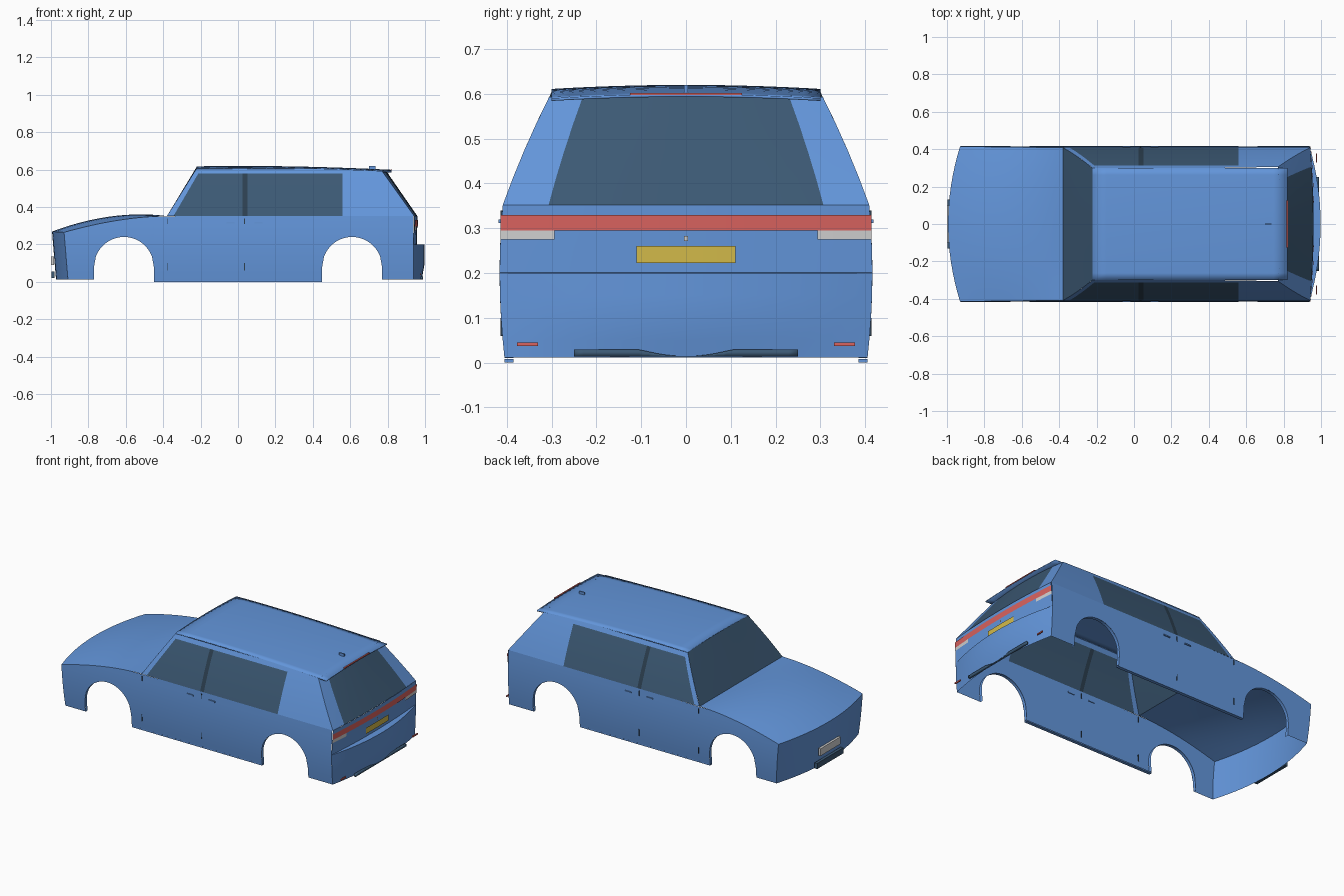
import bpy, bmesh, math
from mathutils import Vector

if "Cube" in bpy.data.objects:
    bpy.data.objects.remove(bpy.data.objects["Cube"])


def material(name, r, g, b):
    m = bpy.data.materials.new(name)
    m.diffuse_color = (r, g, b, 1)
    m.use_nodes = True
    m.node_tree.nodes["Principled BSDF"].inputs["Base Color"].default_value = m.diffuse_color
    return m


BLUE = material("body blue", .125, .305, .71)
GLASS = material("dark glass", .045, .10, .175)
PILLAR = material("pillar black", .025, .05, .08)
RED = material("lamp red", .70, .125, .115)
WHITE = material("lamp white", .64, .64, .64)
YELLOW = material("plate yellow", .66, .50, .07)

BELT = .352


def frange(a, b, n):
    return [a + (b - a) * i / n for i in range(n + 1)]


# ---- body shape functions ----
def side_y(z):
    """Half width of the body at height z."""
    if z <= BELT:
        return .416 - .011 * ((z - .2) / .19) ** 2
    v = (z - BELT) / (.61 - BELT)
    return .409 - .112 * v + .02 * v * (1 - v)


def roof_z(x):
    return .611 - .031 * max(x, 0) ** 2 - .05 * min(x, 0) ** 2


def hood_z(s, t):
    """s runs 0 at the windscreen to 1 at the nose, t across the car."""
    return BELT - .087 * s ** 1.8 + .08 * s * (1 - s) * (1 - t * t)


def nose_corner(z):
    return -.908 - .022 * min(z / .265, 1)


def nose_x(z, t):
    return nose_corner(z) - .064 * (1 - t * t)


def rear_x(z, t):
    bulge = .018 if z > .2 else .06 - .016 * max(0, (.1 - z) / .09)
    return .938 + .004 * max(0, (z - .2) / .15) + bulge * (1 - t * t)


def sheet(name, grids, mats, rule=None, mirror=False, angle=30):
    """Build an object from grids of points; rule(grid, row, column) picks the material."""
    bm = bmesh.new()
    for g, grid in enumerate(grids):
        vs = [[bm.verts.new(p) for p in row] for row in grid]
        for i in range(len(grid) - 1):
            for j in range(len(grid[0]) - 1):
                f = bm.faces.new((vs[i][j], vs[i][j + 1], vs[i + 1][j + 1], vs[i + 1][j]))
                f.material_index = rule(g, i, j) if rule else 0
    bm.normal_update()
    centre = Vector((0, 0, .25))
    out = sum((f.calc_center_median() - centre).dot(f.normal) * f.calc_area() for f in bm.faces)
    if out < 0:
        bmesh.ops.reverse_faces(bm, faces=bm.faces[:])
    bmesh.ops.remove_doubles(bm, verts=bm.verts[:], dist=.0004)
    me = bpy.data.meshes.new(name)
    bm.to_mesh(me)
    bm.free()
    ob = bpy.data.objects.new(name, me)
    bpy.context.collection.objects.link(ob)
    for m in mats:
        me.materials.append(m)
    bpy.ops.object.select_all(action='DESELECT')
    ob.select_set(True)
    bpy.context.view_layer.objects.active = ob
    bpy.ops.object.shade_smooth_by_angle(angle=math.radians(angle))
    if mirror:
        mod = ob.modifiers.new("mirror", 'MIRROR')
        mod.use_axis = (False, True, False)
    return ob


def box(name, x, y, z, mat, mirror=False):
    """Box from (min, max) ranges."""
    bpy.ops.mesh.primitive_cube_add(size=1, location=[sum(r) / 2 for r in (x, y, z)])
    ob = bpy.context.object
    ob.name = name
    ob.scale = [r[1] - r[0] for r in (x, y, z)]
    bpy.ops.object.transform_apply(location=True, rotation=True, scale=True)
    ob.data.materials.append(mat)
    if mirror:
        ob.modifiers.new("mirror", 'MIRROR').use_axis = (False, True, False)
    return ob


# ---- lower sides with wheel arches ----
def panel_top(x):
    return hood_z(min(1, (-.38 - x) / .55), 1) if x < -.38 else BELT


def side_panel(x0, x1, n, low):
    rows = []
    for x in frange(x0, x1, n):
        col = []
        for z in frange(low(x), panel_top(x), 8):
            px = nose_corner(z) if x < -.929 else x
            col.append((px, side_y(z), z))
        rows.append(col)
    return rows


def arch(centre):
    return lambda x: .08 + math.sqrt(max(0, .16 ** 2 - (x - centre) ** 2))


R = .16
sides = [side_panel(-.93, -.77, 6, lambda x: .012),
         side_panel(-.77, -.45, 32, arch(-.61)),
         side_panel(-.45, .45, 4, lambda x: 0),
         side_panel(.45, .77, 32, arch(.61)),
         side_panel(.77, .938, 3, lambda x: .012)]
sheet("side_panel", sides, [BLUE], mirror=True)

# rolled lips inside the arches
for name, c in (("front_arch_lip", -.61), ("rear_arch_lip", .61)):
    path = [(c - R, .01)] + [(c - R * math.cos(a), .08 + R * math.sin(a))
                             for a in frange(0, math.pi, 24)] + [(c + R, .01)]
    sheet(name, [[[(x, side_y(z) - d, z) for d in (0, .02)] for x, z in path]], [BLUE], mirror=True)
box("sill", (-.45, .45), (.385, .405), (0, .008), BLUE, mirror=True)

# ---- nose, hood and tail ----
ts = frange(-1, 1, 16)
sheet("nose", [[[(nose_x(z, t), side_y(z) * t, z + .004 * (1 - t * t) * (z > .26)) for t in ts]
                for z in frange(.012, .265, 8)]], [BLUE])
hood = []
for s in frange(0, 1, 14):
    hood.append([(-.38 + s * (nose_x(.265, t) + .38), side_y(hood_z(s, 1)) * t,
                  hood_z(s, t) + .004 * s * (1 - t * t)) for t in ts])
sheet("hood", [hood], [BLUE])
sheet("tail", [[[(rear_x(z, t), side_y(z) * t, z) for t in ts]
                for z in (.012, .05, .1, .15, .2, .201, .25, .30, BELT)]], [BLUE])

# ---- cabin sides: each column is (belt x, roof x) ----
columns = [(-.38, -.22), (-.345, -.195), (.025, .025), (.05, .05), (.56, .56), (.942, .77)]
cabin = []
for xb, xt in columns:
    col = []
    for z in (BELT, .40, .46, .52, .58, roof_z(xt)):
        x = xb + (xt - xb) * (z - BELT) / (roof_z(xt) - BELT)
        col.append((x, side_y(z), z))
    cabin.append(col)


def cabin_rule(g, i, j):
    return {1: 1, 2: 2, 3: 1}.get(i, 0) if j < 4 else 0


sheet("cabin_side", [cabin], [BLUE, GLASS, PILLAR], cabin_rule, mirror=True)

# ---- windscreen ----
screen = []
for v in frange(0, 1, 4):
    z = BELT + v * (roof_z(-.22) - BELT)
    screen.append([(-.38 + .16 * v, side_y(z) * t, z + .008 * v * (1 - t * t)) for t in ts])
sheet("windscreen", [screen], [GLASS])

# ---- tailgate upper half with rear window between the pillars ----
ts_rear = [-1, -.75, -.5, -.25, 0, .25, .5, .75, 1]
gate = []
for v in frange(0, 1, 4):
    z = BELT + v * (roof_z(.77) - BELT)
    gate.append([(.942 - .172 * v + .017 * (1 - t * t), side_y(z) * t,
                  z + .008 * v * (1 - t * t)) for t in ts_rear])
sheet("tailgate", [gate], [BLUE, GLASS], lambda g, i, j: int(1 <= j <= 6))

# ---- roof with rear overhang ----
roof = sheet("roof", [[[(x, .3 * t, roof_z(x) + .009 * (1 - t * t)) for t in ts]
                       for x in frange(-.222, .82, 14)]], [BLUE])
thick = roof.modifiers.new("thickness", 'SOLIDIFY')
thick.thickness = .006
thick.offset = -1
box("antenna", (.70, .735), (-.004, .004), (.603, .62), BLUE)
box("high_brake_lamp", (.815, .823), (-.125, .125), (.597, .602), RED)


# ---- tail details, following the curved tail ----
def tail_plate(name, y0, y1, z0, z1, mat, mirror=False, gap=.004):
    rows = [[(rear_x(z, min(1, y / .416)) + gap, y, z) for y in frange(y0, y1, 12)] for z in (z0, z1)]
    sheet(name, [rows], [mat], mirror=mirror)


tail_plate("tail_lamp_band", -.414, .414, .295, .33, RED)
tail_plate("reverse_lamp", .293, .414, .275, .295, WHITE, mirror=True)
tail_plate("rear_plate", -.11, .11, .222, .26, YELLOW, gap=.006)
tail_plate("tailgate_button", -.005, .005, .272, .283, WHITE, gap=.006)
box("rear_reflector", (.972, .979), (.33, .377), (.037, .045), RED, mirror=True)

# rear lower trim, with a dip in the middle
trim = [[(.988, y, .014) for y in frange(-.25, .25, 24)],
        [(.988, y, .0145 + .0145 * min(1, (abs(y) / .1) ** 2)) for y in frange(-.25, .25, 24)]]
t_ob = sheet("rear_trim", [trim], [GLASS])
t_ob.modifiers.new("thickness", 'SOLIDIFY').thickness = .012

# ---- front details ----
box("front_plate", (-.999, -.985), (-.10, .10), (.09, .135), WHITE)
box("front_trim", (-.998, -.98), (-.13, .13), (.02, .055), GLASS)

# ---- door gaps and handles ----
for n, x in enumerate((-.375, .035)):
    for k, (z0, z1) in enumerate(((.06, .10), (.31, .34))):
        y = side_y((z0 + z1) / 2)
        box(f"door_gap_{n}_{k}", (x - .002, x + .002), (y - .004, y + .003), (z0, z1), PILLAR, mirror=True)
for n, x in enumerate((-.04, .11)):
    box(f"door_handle_{n}", (x - .022, x + .022), (.408, .418), (.312, .319), BLUE, mirror=True)
